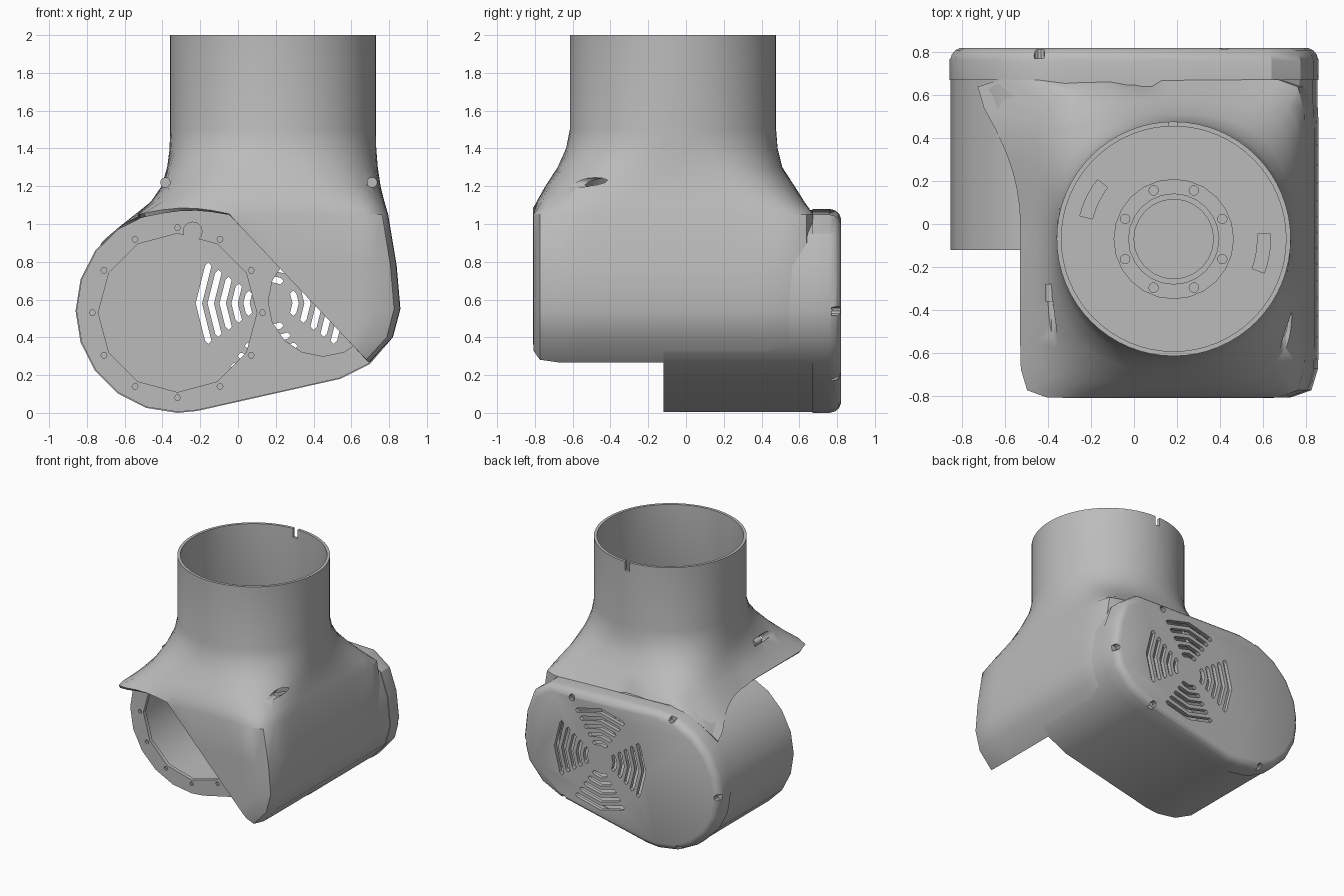
import bpy, bmesh, math
from mathutils import Vector, Matrix

cube = bpy.data.objects.get("Cube")
if cube:
    bpy.data.objects.remove(cube, do_unlink=True)

grey = bpy.data.materials.new("matte grey")
grey.use_nodes = True
grey.diffuse_color = (0.5, 0.5, 0.5, 1)
grey.node_tree.nodes["Principled BSDF"].inputs["Base Color"].default_value = (0.5, 0.5, 0.5, 1)


def make(name, bm):
    mesh = bpy.data.meshes.new(name)
    bm.to_mesh(mesh)
    bm.free()
    mesh.materials.append(grey)
    ob = bpy.data.objects.new(name, mesh)
    bpy.context.collection.objects.link(ob)
    return ob


def bake(ob):
    """Apply all modifiers of an object."""
    deps = bpy.context.evaluated_depsgraph_get()
    mesh = bpy.data.meshes.new_from_object(ob.evaluated_get(deps))
    ob.modifiers.clear()
    ob.data = mesh


def cut(ob, bm):
    """Subtract a bmesh from an object."""
    cutter = make("cutter", bm)
    cutter.hide_render = True
    mod = ob.modifiers.new("cut", "BOOLEAN")
    mod.operation, mod.solver, mod.object = "DIFFERENCE", "EXACT", cutter
    bpy.context.view_layer.update()
    bake(ob)
    bpy.data.objects.remove(cutter, do_unlink=True)


def smooth(ob, angle=30):
    bpy.ops.object.select_all(action="DESELECT")
    ob.select_set(True)
    bpy.context.view_layer.objects.active = ob
    bpy.ops.object.shade_smooth_by_angle(angle=math.radians(angle))


def loft(bm, rings, capped=True):
    loops = [[bm.verts.new(p) for p in ring] for ring in rings]
    count = len(loops[0])
    faces = []
    for a, b in zip(loops, loops[1:]):
        for i in range(count):
            j = (i + 1) % count
            faces.append(bm.faces.new((a[i], a[j], b[j], b[i])))
    if capped:
        faces += [bm.faces.new(loops[0][::-1]), bm.faces.new(loops[-1])]
        bmesh.ops.recalc_face_normals(bm, faces=faces)
    return bm


def prism(bm, outline, steps):
    """Extrude an x-z outline along y; each step is (y, inset)."""
    mid = 0.54
    return loft(bm, [[(x * (1 - s / 0.86), y, mid + (z - mid) * (1 - s / mid))
                      for x, z in outline] for y, s in steps])


def disc(x, z, r, sides, turn=0.0):
    return [(x + r * math.cos(turn + math.tau * i / sides),
             z + r * math.sin(turn + math.tau * i / sides)) for i in range(sides)]


def straight(bm, outline, y0, y1):
    return loft(bm, [[(x, y, z) for x, z in outline] for y in (y0, y1)])


# Side profile shared by the gear housing and its cover
CX, CZ, R = -0.32, 0.54, 0.54
profile = [(CX + R * math.cos(a), CZ + R * math.sin(a))
           for a in (math.radians(90 + 18 * i) for i in range(11))]
profile += [(CX + R * math.cos(math.radians(281)), CZ + R * math.sin(math.radians(281))),
            (0.54, 0.18), (0.7, 0.26), (0.82, 0.4), (0.86, 0.55),
            (0.835, 0.78), (0.775, 0.95), (0.64, 1.05)]

# Gear housing: hollow block with two round openings in the front
housing = make("gear_housing", prism(bmesh.new(), profile, [(-0.12, 0.005), (0.68, 0.005)]))
cut(housing, prism(bmesh.new(), profile, [(-0.09, 0.035), (0.8, 0.035)]))
cut(housing, straight(bmesh.new(), disc(CX, 0.53, 0.42, 12), -0.3, 0.1))
holes = bmesh.new()
straight(holes, disc(0.45, 0.59, 0.29, 16), -0.3, 0.1)
straight(holes, disc(-0.24, 0.96, 0.05, 12), -0.3, 0.1)
for x, z in disc(CX, 0.53, 0.45, 12):
    straight(holes, disc(x, z, 0.016, 6), -0.3, -0.1)
cut(housing, holes)
smooth(housing)

# Back cover: rounded lid with grille slots and edge screw notches
cover = make("back_cover", prism(bmesh.new(), profile, [
    (0.67, 0), (0.76, 0), (0.79, 0.008), (0.81, 0.025), (0.82, 0.05)]))
cut(cover, prism(bmesh.new(), profile, [(0.6, 0.03), (0.76, 0.03), (0.79, 0.06)]))
slots = bmesh.new()
for k in range(4):
    c, s = math.cos(k * math.pi / 2), math.sin(k * math.pi / 2)
    for i in range(5):
        d, half = 0.13 + 0.063 * i, 0.05 + 0.037 * i
        w, lean = 0.017, 0.25 * half
        shape = [(d - w, 0), (d - w - lean, -half), (d - lean, -half - w), (d + w - lean, -half),
                 (d + w, 0), (d + w - lean, half), (d - lean, half + w), (d - w - lean, half)]
        straight(slots, [(0.175 + u * c - v * s, 0.58 + u * s + v * c) for u, v in shape], 0.7, 0.9)
cut(cover, slots)
notches = bmesh.new()
for x, z in [(-0.44, 1.05), (-0.84, 0.54), (-0.5, 0.05), (0.84, 0.54), (0.42, 1.0), (0.5, 0.19)]:
    straight(notches, disc(x, z, 0.025, 10), 0.77, 0.9)
cut(cover, notches)
smooth(cover)

# Hood and neck: square skirt blending upward into a round tube
N = 64


def section(z, x0, x1, y0, y1, n):
    ring = []
    for i in range(N):
        a = math.tau * i / N
        c, s = math.cos(a), math.sin(a)
        r = (abs(c) ** n + abs(s) ** n) ** (-1 / n)
        ring.append(((x0 + x1) / 2 + r * c * (x1 - x0) / 2,
                     (y0 + y1) / 2 + r * s * (y1 - y0) / 2, z))
    return ring


BASE = 1.05
rings = [section(z, -0.53, x, -0.81, 0.675, 14)
         for z, x in [(0.24, 0.67), (0.4, 0.82), (0.55, 0.86), (0.78, 0.84), (BASE, 0.795)]]
rings += [section(*row) for row in [
    (1.12, -0.46, 0.775, -0.79, 0.625, 6.5),
    (1.2, -0.405, 0.755, -0.745, 0.575, 4),
    (1.3, -0.375, 0.74, -0.68, 0.51, 2.8),
    (1.4, -0.362, 0.732, -0.635, 0.485, 2.2),
    (1.5, -0.36, 0.73, -0.615, 0.477, 2),
    (2.0, -0.36, 0.73, -0.615, 0.477, 2)]]
bm = loft(bmesh.new(), rings, capped=False)
skirt = [f for f in bm.faces if f.calc_center_median().z < BASE - 0.01]
edges = {e for f in skirt for e in f.edges}
verts = {v for f in skirt for v in f.verts}
corner, normal = Vector((0, 0, 1.0)), Vector((-0.73, 0, -0.69))
bmesh.ops.bisect_plane(bm, geom=skirt + list(edges) + list(verts), plane_co=corner, plane_no=normal)
doomed = []
for f in bm.faces:
    p = f.calc_center_median()
    if p.z < BASE - 0.001 and ((p - corner).dot(normal) > 0 or (p.y > -0.05 and p.x < 0.6)):
        doomed.append(f)
bmesh.ops.delete(bm, geom=doomed, context="FACES")
# settle the rear left corner onto the housing and arch the front lip
for v in bm.verts:
    if abs(v.co.z - BASE) < 0.001 and v.co.x < 0.1:
        if v.co.y > 0:
            v.co.x -= 0.27 * min(1, (0.1 - v.co.x) / 0.63) * (v.co.y / 0.675) ** 2
            v.co.z = min(BASE, CZ + math.sqrt(R * R - (v.co.x - CX) ** 2))
        elif v.co.y < -0.7 and v.co.x < -0.03:
            v.co.z += 0.035 * math.sin(math.pi * (v.co.x + 0.53) / 0.5)
hood = make("hood_and_neck", bm)
wall = hood.modifiers.new("wall", "SOLIDIFY")
wall.thickness, wall.offset = 0.022, -1
bpy.context.view_layer.update()
bake(hood)
# rim notch and the two screw pockets
pockets = bmesh.new()
bmesh.ops.create_cube(pockets, size=1, matrix=Matrix.Translation((0.18, 0.47, 1.98))
                      @ Matrix.Diagonal((0.04, 0.12, 0.1, 1)))
for x in (-0.385, 0.71):
    straight(pockets, disc(x, 1.22, 0.026, 12), -0.75, -0.3)
cut(hood, pockets)
smooth(hood, 35)

# Screws in the pockets
for side, x in (("right", -0.385), ("left", 0.71)):
    smooth(make(side + "_hood_screw", straight(bmesh.new(), disc(x, 1.22, 0.027, 12), -0.36, -0.28)))

# Inner flange: floor disc with a raised collar around a blind bore
TX, TY = 0.185, -0.07
steps = [(0.54, 1.15), (0.54, 1.2), (0.28, 1.2), (0.28, 1.25), (0.21, 1.25),
         (0.21, 1.22), (0.185, 1.22), (0.185, 1.13)]
flange = make("inner_flange", loft(bmesh.new(), [
    [(TX + x, TY + y, z) for x, y in disc(0, 0, r, 24)] for r, z in steps]))
bores = bmesh.new()


def upright(outline, z0, z1):
    loft(bores, [[(TX + x, TY + y, z) for x, y in outline] for z in (z0, z1)])


for x, y in disc(0, 0, 0.245, 8, math.pi / 8):
    upright(disc(x, y, 0.022, 10), 1.23, 1.3)
# curved slots on both sides
for start in (-0.36, 2.48):
    arc = [start + 0.42 * i / 5 for i in range(6)]
    upright([(0.45 * math.cos(a), 0.45 * math.sin(a)) for a in arc]
            + [(0.39 * math.cos(a), 0.39 * math.sin(a)) for a in reversed(arc)], 1.18, 1.3)
cut(flange, bores)
smooth(flange)
